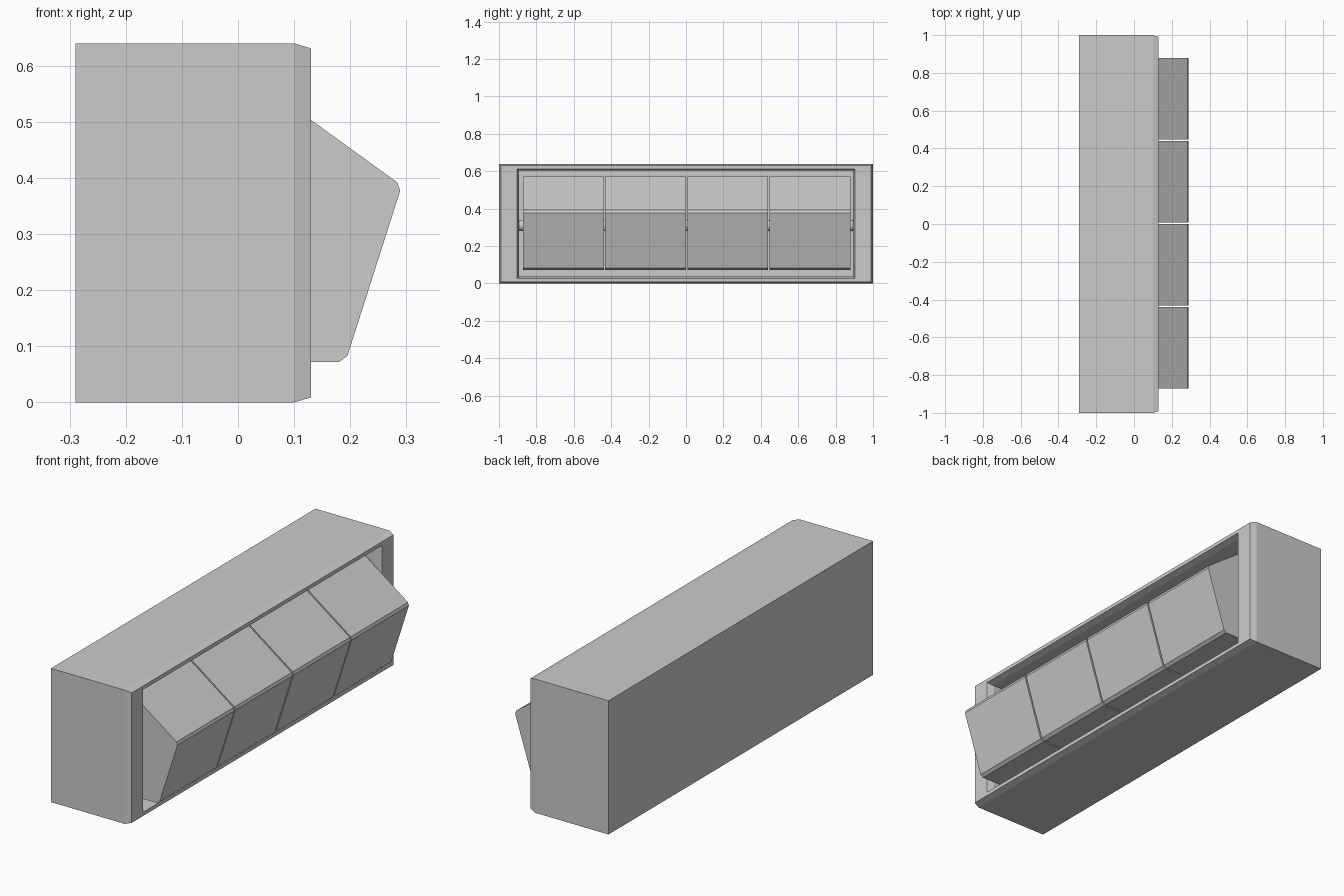
import bpy
import bmesh
import math
from mathutils import Vector

if "Cube" in bpy.data.objects:
    bpy.data.objects.remove(bpy.data.objects["Cube"], do_unlink=True)

grey = bpy.data.materials.new("plain_grey")
grey.use_nodes = True
colour = (0.6, 0.6, 0.6, 1)
grey.diffuse_color = colour
grey.node_tree.nodes["Principled BSDF"].inputs["Base Color"].default_value = colour

MID_Z = 0.32


def finish(name, bm):
    bmesh.ops.recalc_face_normals(bm, faces=bm.faces)
    mesh = bpy.data.meshes.new(name)
    bm.to_mesh(mesh)
    bm.free()
    mesh.materials.append(grey)
    obj = bpy.data.objects.new(name, mesh)
    bpy.context.collection.objects.link(obj)
    return obj


# Housing: rectangular rings from the back, round the chamfered rim, into the recess
bm = bmesh.new()
rings = []
for x, half_y, half_z in [(-0.29, 1, 0.32), (0.1, 1, 0.32), (0.13, 0.99, 0.311),
                          (0.13, 0.903, 0.293), (0.1, 0.893, 0.284), (-0.2, 0.893, 0.284)]:
    corners = [(-1, -1), (1, -1), (1, 1), (-1, 1)]
    rings.append([bm.verts.new((x, a * half_y, MID_Z + b * half_z)) for a, b in corners])
for r, s in zip(rings, rings[1:]):
    for i in range(4):
        j = (i + 1) % 4
        bm.faces.new((r[i], r[j], s[j], s[i]))
bm.faces.new(rings[0])
bm.faces.new(rings[-1])
finish("housing", bm)

# Rocker profile: lower half, mirrored across the tilted centre line of the key
ridge = Vector((0.2865, 0.3845))
axis = Vector((-0.95, -0.312)).normalized()
lower = [Vector(p) for p in [(0.289, 0.377), (0.195, 0.083), (0.18, 0.072), (0.0, 0.072)]]
upper = [ridge + 2 * axis.dot(p - ridge) * axis - (p - ridge) for p in reversed(lower)]
profile = lower + upper

# Four rocker keys side by side
for n in range(4):
    centre = 0.004 + (n - 1.5) * 0.4395
    bm = bmesh.new()
    face = bm.faces.new([bm.verts.new((p.x, centre - 0.216, p.y)) for p in profile])
    side = bmesh.ops.extrude_face_region(bm, geom=[face])
    moved = [v for v in side["geom"] if isinstance(v, bmesh.types.BMVert)]
    bmesh.ops.translate(bm, verts=moved, vec=(0, 0.432, 0))
    finish(f"rocker_key_{n + 1}", bm)

# Pivot rod through all the keys
bpy.ops.mesh.primitive_cylinder_add(vertices=24, radius=0.03, depth=1.786,
                                    location=(0.06, 0, 0.31), rotation=(math.pi / 2, 0, 0))
rod = bpy.context.object
rod.name = "pivot_rod"
rod.data.materials.append(grey)
bpy.ops.object.shade_smooth_by_angle()
